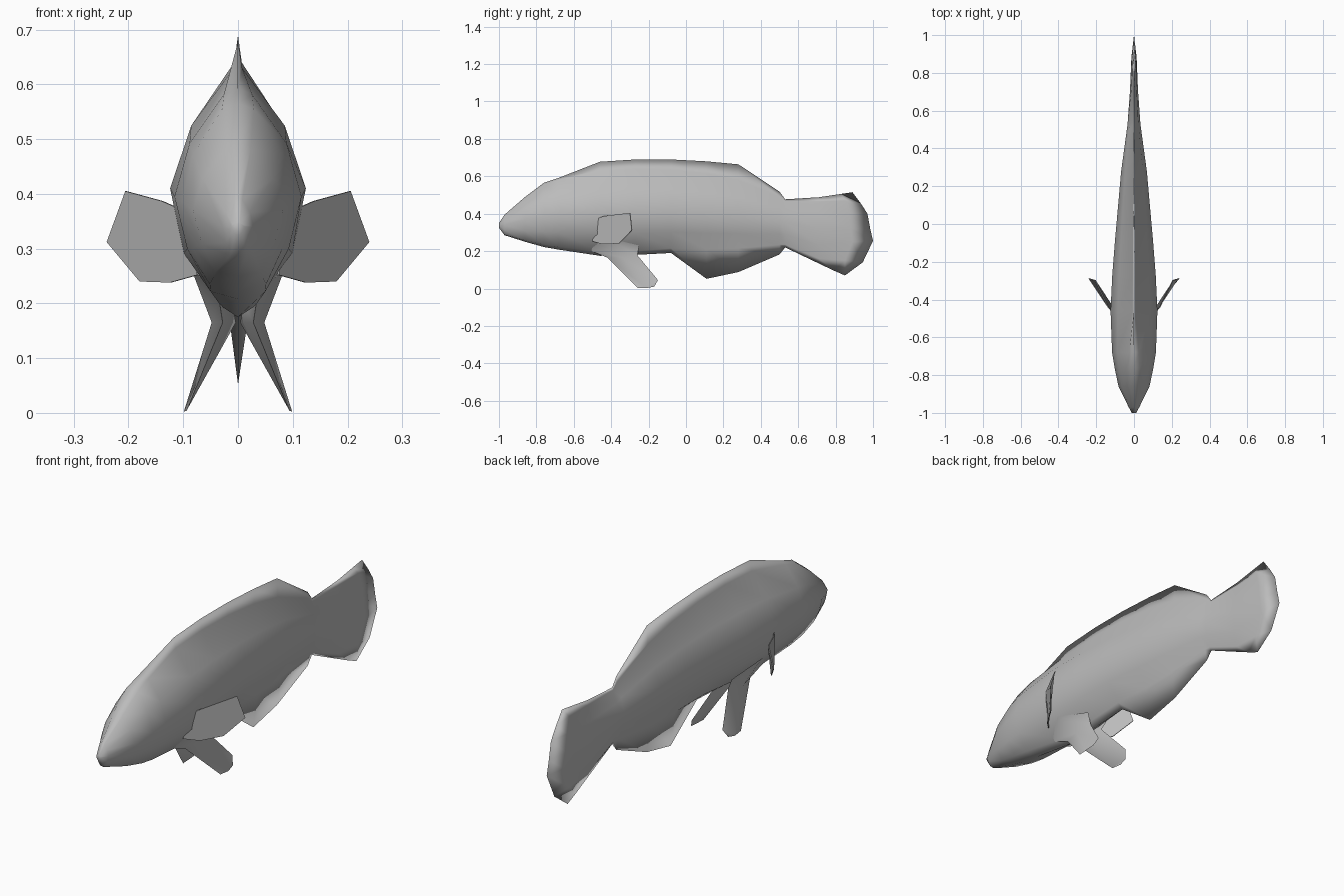
import bpy, math

grey = bpy.data.materials.new("fish grey")
grey.diffuse_color = (0.5, 0.5, 0.5, 1)


def make(name, verts, faces, angle):
    mesh = bpy.data.meshes.new(name)
    mesh.from_pydata(verts, [], faces)
    mesh.materials.append(grey)
    obj = bpy.data.objects.new(name, mesh)
    bpy.context.collection.objects.link(obj)
    bpy.ops.object.select_all(action='DESELECT')
    obj.select_set(True)
    bpy.context.view_layer.objects.active = obj
    # consistent outward normals
    bpy.ops.object.mode_set(mode='EDIT')
    bpy.ops.mesh.select_all(action='SELECT')
    bpy.ops.mesh.remove_doubles(threshold=0.0005)
    bpy.ops.mesh.normals_make_consistent(inside=False)
    bpy.ops.object.mode_set(mode='OBJECT')
    bpy.ops.object.shade_smooth_by_angle(angle=math.radians(angle))
    return obj


def loft(name, rings, angle):
    n = len(rings[0])
    verts = [p for r in rings for p in r]
    faces = [(k * n + i, k * n + (i + 1) % n, (k + 1) * n + (i + 1) % n, (k + 1) * n + i)
             for k in range(len(rings) - 1) for i in range(n)]
    faces += [tuple(range(n)), tuple(range(len(verts) - n, len(verts)))]
    return make(name, verts, faces, angle)


def both_sides(half):
    """Close a half ring (top to bottom, x >= 0) with its mirror image."""
    return half + [(-x, y, z) for x, y, z in reversed(half[1:-1])]


# Body stations: y, top edge, upper fin base, half width, mid height, lower fin base, bottom edge
stations = [
    (-1.00, 0.350, 0.347, 0.012, 0.340, 0.327, 0.325),
    (-0.97, 0.395, 0.390, 0.028, 0.340, 0.288, 0.285),
    (-0.86, 0.490, 0.482, 0.082, 0.370, 0.257, 0.250),
    (-0.76, 0.565, 0.555, 0.103, 0.385, 0.235, 0.222),
    (-0.68, 0.592, 0.582, 0.116, 0.395, 0.222, 0.208),
    (-0.46, 0.678, 0.630, 0.124, 0.410, 0.195, 0.175),
    (-0.27, 0.690, 0.640, 0.115, 0.410, 0.200, 0.180),
    (-0.08, 0.690, 0.635, 0.100, 0.410, 0.215, 0.190),
    (0.11, 0.680, 0.615, 0.083, 0.400, 0.210, 0.052),
    (0.28, 0.664, 0.580, 0.068, 0.390, 0.215, 0.088),
    (0.50, 0.518, 0.490, 0.038, 0.360, 0.235, 0.182),
    (0.53, 0.477, 0.465, 0.034, 0.355, 0.235, 0.220),
    (0.71, 0.488, 0.465, 0.021, 0.320, 0.160, 0.134),
]
rings = []
for y, zt, zu, w, zm, zk, zb in stations:
    h = min(1, max(0, (-0.46 - y) / 0.3))        # 1 on the head, 0 behind it
    rings.append(both_sides([
        (0, y, zt),
        (w * (0.06 + 0.22 * h), y, zu),
        (w * (0.69 + 0.10 * h), y, zm + 0.52 * (zu - zm)),
        (w, y, zm),
        (w * 0.80, y, zm - 0.55 * (zm - zk)),
        (w * (0.25 + 0.25 * h), y, zk),
        (0, y, zb)]))

# Tail fin: swollen inner ring, then the sharp outline
inner = [(0, 0.83, 0.506), (0.008, 0.85, 0.47), (0.012, 0.87, 0.40), (0.014, 0.88, 0.32),
         (0.013, 0.89, 0.25), (0.010, 0.85, 0.15), (0, 0.79, 0.096)]
edge = [(0.89, 0.515), (0.935, 0.455), (0.97, 0.40), (0.985, 0.32),
        (1.0, 0.255), (0.945, 0.14), (0.85, 0.07)]
rings.append(both_sides(inner))
rings.append(both_sides([(0, y, z) for y, z in edge]))
loft("fish_body", rings, 180)

# Pelvic fins: fleshy root tapering to a thin tip (front, outer, back, inner corners)
pelvic = [
    [(0.035, -0.53, 0.21), (0.088, -0.42, 0.27), (0.055, -0.25, 0.23), (0.010, -0.38, 0.20)],
    [(0.028, -0.42, 0.165), (0.048, -0.34, 0.165), (0.030, -0.26, 0.178), (0.004, -0.34, 0.165)],
    [(0.094, -0.26, 0.004), (0.099, -0.21, 0.002), (0.078, -0.15, 0.045), (0.093, -0.17, 0.010)],
]
# Pectoral fins: thin angled sheets rooted in the flank
pectoral = [(0.09, -0.50, 0.365), (0.14, -0.44, 0.387), (0.206, -0.30, 0.405), (0.24, -0.29, 0.312),
            (0.18, -0.36, 0.24), (0.125, -0.45, 0.238), (0.075, -0.50, 0.252)]
for side, s in (("right", 1), ("left", -1)):
    loft(f"pelvic_fin_{side}", [[(s * x, y, z) for x, y, z in r] for r in pelvic], 60)
    front = [(s * x, y, z) for x, y, z in pectoral]
    back = [(s * (x - 0.003), y + 0.003, z) for x, y, z in pectoral]
    loft(f"pectoral_fin_{side}", [front, back], 30)
